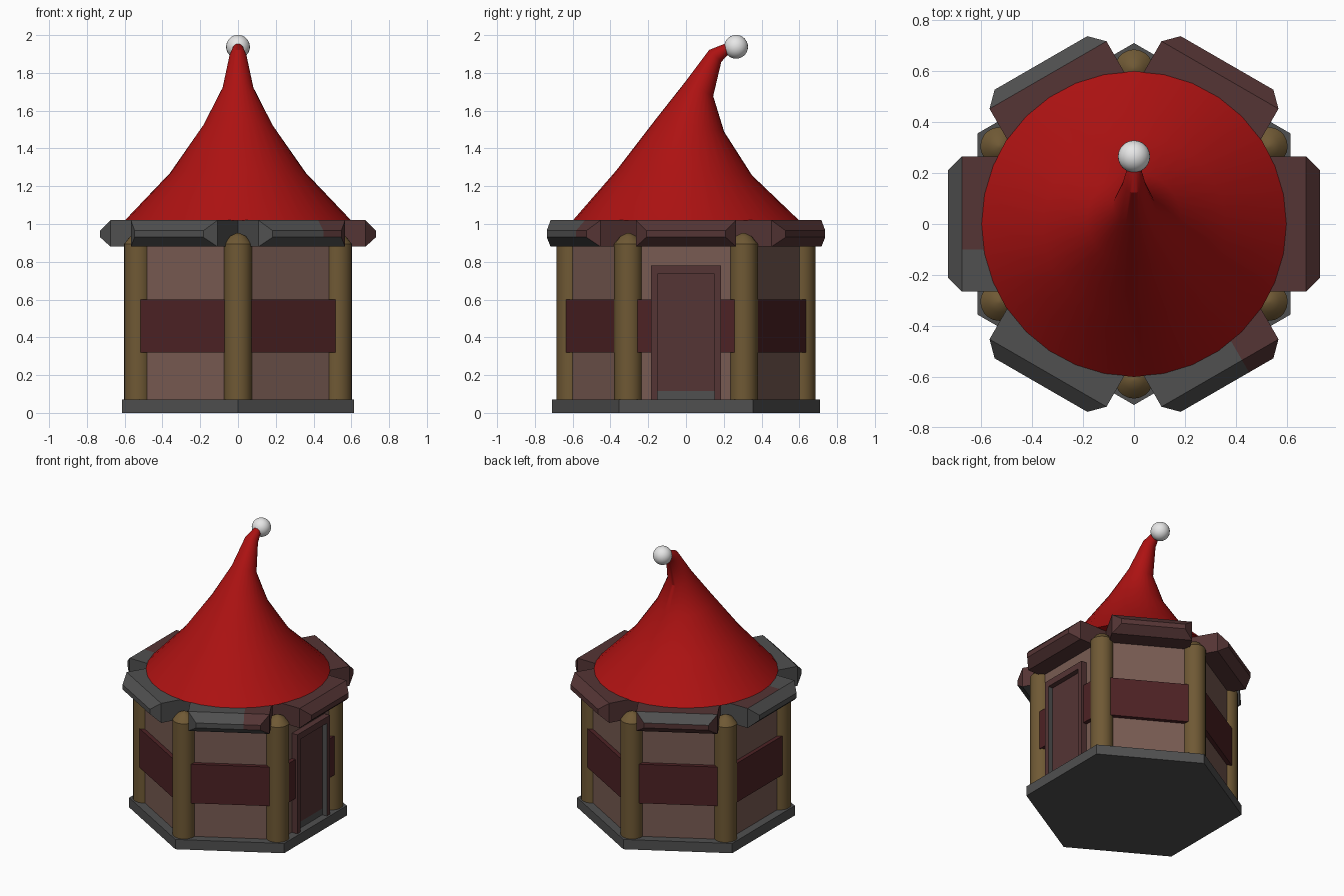
import bpy, bmesh, math
from mathutils import Vector

if "Cube" in bpy.data.objects:
    bpy.data.objects.remove(bpy.data.objects["Cube"])


def material(name, r, g, b):
    m = bpy.data.materials.new(name)
    m.diffuse_color = (r, g, b, 1)
    m.use_nodes = True
    m.node_tree.nodes["Principled BSDF"].inputs["Base Color"].default_value = m.diffuse_color
    return m


RED = material("hat red", 0.42, 0.006, 0.006)
WHITE = material("white", 0.8, 0.8, 0.8)
WALL = material("plaster", 0.19, 0.105, 0.085)
WOOD = material("post wood", 0.16, 0.1, 0.035)
GREY = material("stone grey", 0.08, 0.08, 0.08)
BROWN = material("red brown", 0.09, 0.035, 0.035)
STRIPE = material("band maroon", 0.075, 0.016, 0.018)


def finish(name, bm, mats, smooth=None):
    bmesh.ops.recalc_face_normals(bm, faces=bm.faces)
    me = bpy.data.meshes.new(name)
    bm.to_mesh(me)
    bm.free()
    for m in mats:
        me.materials.append(m)
    ob = bpy.data.objects.new(name, me)
    bpy.context.collection.objects.link(ob)
    if smooth:
        bpy.ops.object.select_all(action='DESELECT')
        ob.select_set(True)
        bpy.context.view_layer.objects.active = ob
        bpy.ops.object.shade_smooth_by_angle(angle=math.radians(smooth))
    return ob


def loft(rings):
    """Closed solid through rings with equal point counts."""
    bm = bmesh.new()
    vs = [[bm.verts.new(p) for p in r] for r in rings]
    n = len(vs[0])
    for a, b in zip(vs, vs[1:]):
        for i in range(n):
            j = (i + 1) % n
            bm.faces.new((a[i], a[j], b[j], b[i]))
    bm.faces.new(vs[0])
    bm.faces.new(vs[-1])
    return bm


def ring(c, r, n, tilt=0, start=0):
    """Circle of n points, tilted towards +y."""
    out = []
    for i in range(n):
        a = start + 2 * math.pi * i / n
        x, y = r * math.cos(a), r * math.sin(a)
        out.append((c[0] + x, c[1] + y * math.cos(tilt), c[2] - y * math.sin(tilt)))
    return out


def side_block(deg, sections):
    """Block on a hexagon side; sections are (distance, t0, t1, z0, z1)."""
    a = math.radians(deg)
    n = Vector((math.cos(a), math.sin(a), 0))
    t = Vector((-math.sin(a), math.cos(a), 0))
    return loft([[n * d + t * u + Vector((0, 0, z))
                  for u, z in ((t0, z0), (t1, z0), (t1, z1), (t0, z1))]
                 for d, t0, t1, z0, z1 in sections]), n, t


# base slab and hexagonal wall
H = math.pi / 6
finish("base", loft([ring((0, 0, z), 0.71, 6, start=H) for z in (0, 0.07)]), [GREY])
finish("walls", loft([ring((0, 0, z), 0.643, 6, start=H) for z in (0.06, 0.9)]), [WALL])

# corner posts with pointed tops
for k in range(6):
    a = H + k * math.pi / 3
    x, y = 0.61 * math.cos(a), 0.61 * math.sin(a)
    prof = ((0.06, 0.075), (0.895, 0.075), (0.935, 0.042), (0.952, 0.008))
    finish(f"post_{k}", loft([ring((x, y, z), r, 20) for z, r in prof]), [WOOD], 30)

# maroon bands, split by the door on the right side
for k in range(6):
    spans = [(-0.257, -0.18), (0.18, 0.257)] if k == 0 else [(-0.257, 0.257)]
    for i, (t0, t1) in enumerate(spans):
        bm, n, t = side_block(k * 60, [(d, t0, t1, 0.32, 0.6) for d in (0.53, 0.585)])
        finish(f"band_{k}_{i}", bm, [STRIPE])

# eave beams with chamfered outer ends, patchy grey and brown
for k in range(6):
    bm, n, t = side_block(k * 60, [(0.45, -0.265, 0.265, 0.88, 1.02),
                                   (0.675, -0.265, 0.265, 0.88, 1.02),
                                   (0.73, -0.21, 0.21, 0.93, 0.965)])
    bmesh.ops.recalc_face_normals(bm, faces=bm.faces)
    bmesh.ops.bisect_plane(bm, geom=bm.verts[:] + bm.edges[:] + bm.faces[:],
                           plane_co=t * 0.1, plane_no=t)
    for f in bm.faces:
        far = f.calc_center_median().dot(t) > 0.1
        top = f.normal.z > 0.9
        slope = 0.2 < f.normal.z < 0.9
        brown = {0: True, 1: True, 2: not slope, 3: top and not far,
                 4: False, 5: far and f.normal.z > -0.2}[k]
        f.material_index = int(brown)
    finish(f"eave_beam_{k}", bm, [GREY, BROWN])

# door panel with a grey foot, and its frame
bm, n, t = side_block(0, [(d, -0.16, 0.16, 0.06, 0.75) for d in (0.5, 0.565)])
bmesh.ops.bisect_plane(bm, geom=bm.verts[:] + bm.edges[:] + bm.faces[:],
                       plane_co=(0, 0, 0.115), plane_no=(0, 0, 1))
for f in bm.faces:
    f.material_index = int(f.calc_center_median().z > 0.115)
finish("door", bm, [GREY, BROWN])
for name, t0, t1, z0, z1 in (("left", -0.185, -0.15, 0.06, 0.735),
                             ("right", 0.15, 0.185, 0.06, 0.735),
                             ("top", -0.185, 0.185, 0.735, 0.78)):
    bm, n, t = side_block(0, [(d, t0, t1, z0, z1) for d in (0.5, 0.6)])
    bmesh.ops.recalc_face_normals(bm, faces=bm.faces)
    for f in bm.faces:
        # inner jamb faces are grey
        inner = f.normal.y * f.calc_center_median().y < -0.01
        f.material_index = 0 if inner else 1
    finish(f"door_frame_{name}", bm, [GREY, BROWN])

# bent pointed hat roof: (y, z, radius, tilt)
hat = ((0, 1.018, 0.6, 0), (-0.01, 1.27, 0.36, 2), (0.02, 1.52, 0.185, 10),
       (0.07, 1.715, 0.083, 27), (0.155, 1.89, 0.045, 45), (0.215, 1.928, 0.028, 65),
       (0.26, 1.94, 0.02, 75))
finish("hat_roof", loft([ring((0, y, z), r, 32, math.radians(a)) for y, z, r, a in hat]),
       [RED], 30)

# bobble on the tip
bm = bmesh.new()
bmesh.ops.create_uvsphere(bm, u_segments=24, v_segments=16, radius=0.063)
bmesh.ops.translate(bm, verts=bm.verts, vec=(0, 0.265, 1.938))
finish("bobble", bm, [WHITE], 40)
